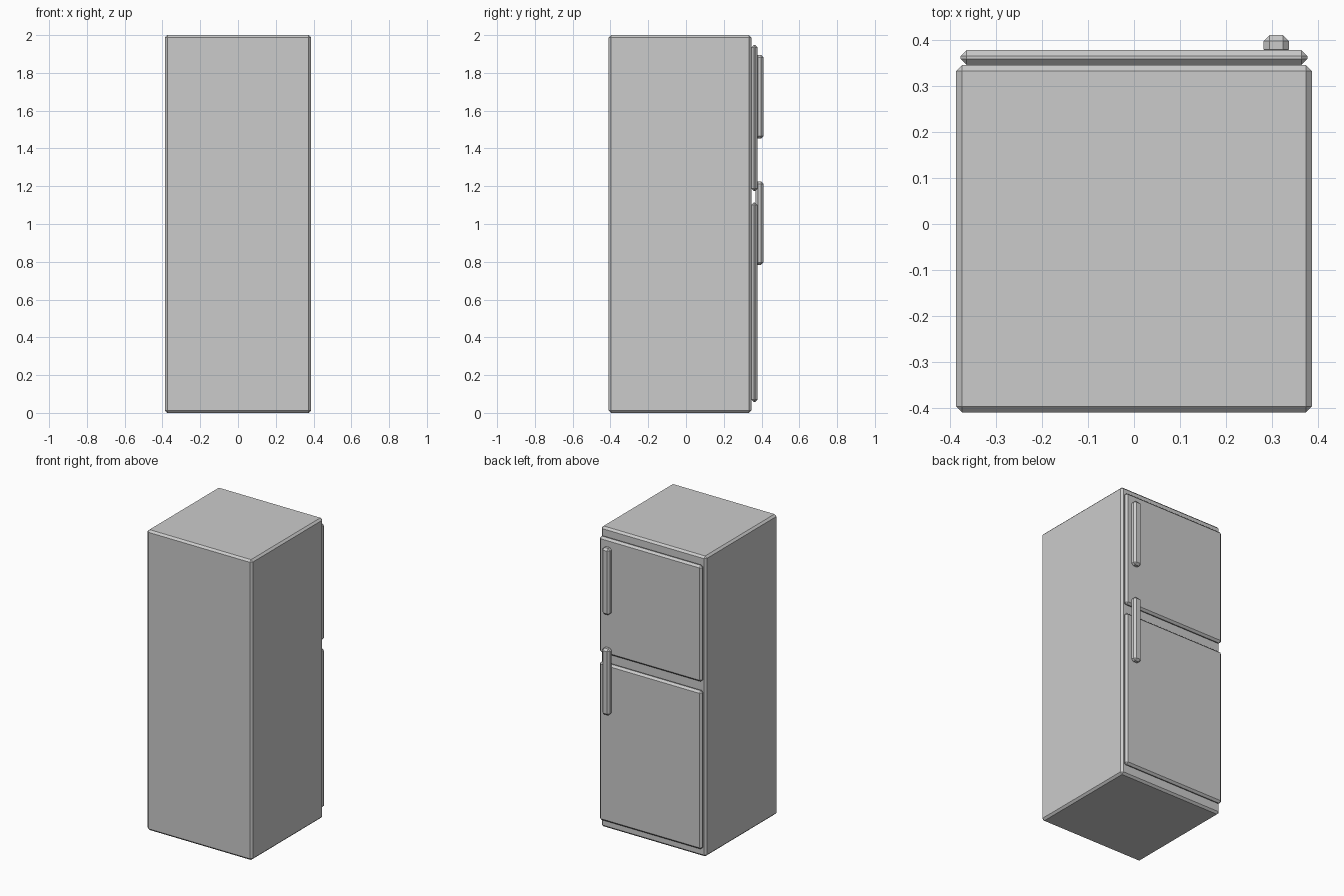
import bpy, bmesh
from mathutils import Vector

if "Cube" in bpy.data.objects:
    bpy.data.objects.remove(bpy.data.objects["Cube"])

BEVEL = 0.013


def box(name, x, y, z):
    """Box spanning the given ranges, with one flat chamfer on every edge."""
    lo, hi = Vector((x[0], y[0], z[0])), Vector((x[1], y[1], z[1]))
    bm = bmesh.new()
    bmesh.ops.create_cube(bm, size=1)
    bmesh.ops.scale(bm, vec=hi - lo, verts=bm.verts)
    bmesh.ops.translate(bm, vec=(lo + hi) / 2, verts=bm.verts)
    mesh = bpy.data.meshes.new(name)
    bm.to_mesh(mesh)
    bm.free()
    obj = bpy.data.objects.new(name, mesh)
    bpy.context.collection.objects.link(obj)
    mod = obj.modifiers.new("chamfer", 'BEVEL')
    mod.width = BEVEL
    mod.segments = 1
    mod.limit_method = 'NONE'
    return obj


# Cabinet
box("cabinet", (-0.387, 0.387), (-0.41, 0.346), (0, 2))

# Doors and handles on the +y side
for level, door_z, handle_z in (
    ("upper", (1.174, 1.948), (1.452, 1.895)),
    ("lower", (0.058, 1.113), (0.784, 1.226)),
):
    box(level + "_door", (-0.377, 0.377), (0.346, 0.379), door_z)
    box(level + "_handle", (0.282, 0.337), (0.367, 0.411), handle_z)
